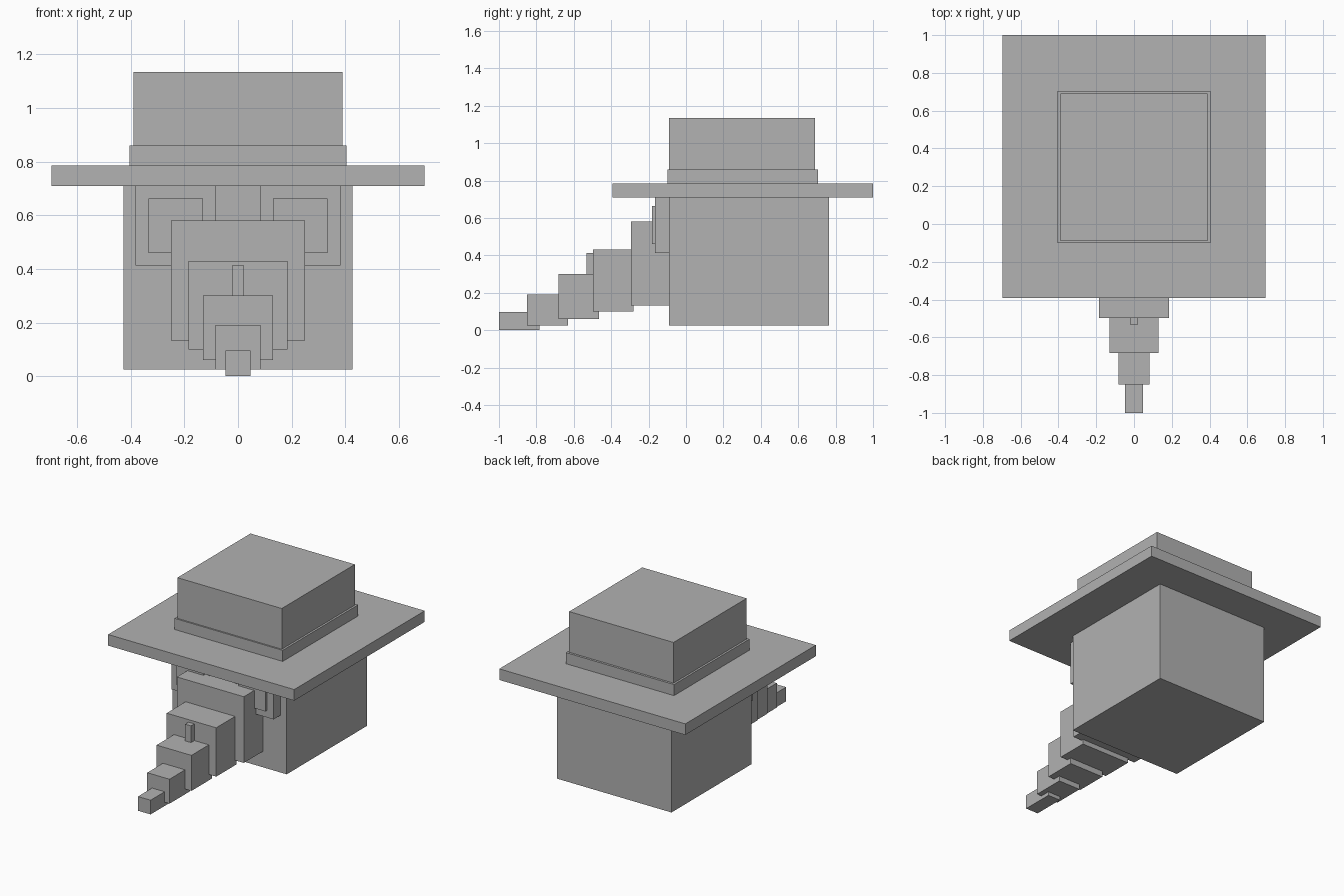
import bpy

if "Cube" in bpy.data.objects:
    bpy.data.objects.remove(bpy.data.objects["Cube"])

grey = bpy.data.materials.new("plain grey")
grey.diffuse_color = (0.445, 0.445, 0.445, 1)
grey.use_nodes = True
grey.node_tree.nodes["Principled BSDF"].inputs["Base Color"].default_value = grey.diffuse_color


def box(name, x, y, z):
    """Axis-aligned box from (min, max) ranges."""
    size = [b - a for a, b in (x, y, z)]
    centre = [(a + b) / 2 for a, b in (x, y, z)]
    bpy.ops.mesh.primitive_cube_add(size=1, location=centre)
    ob = bpy.context.object
    ob.name = name
    ob.scale = size
    bpy.ops.object.transform_apply(location=False, rotation=False, scale=True)
    ob.data.materials.append(grey)
    return ob


def centred(name, half_width, y, z):
    return box(name, (-half_width, half_width), y, z)


# Head
centred("head", 0.427, (-0.09, 0.765), (0.025, 0.71))

# Hat
centred("hat_brim", 0.695, (-0.393, 1.0), (0.71, 0.785))
centred("hat_band", 0.404, (-0.10, 0.705), (0.785, 0.86))
centred("hat_crown", 0.39, (-0.09, 0.69), (0.86, 1.135))

# Eyes, one on each side
for side, s in (("left", -1), ("right", 1)):
    box(f"{side}_eye", sorted((s * 0.083, s * 0.382)), (-0.166, -0.09), (0.413, 0.71))
    box(f"{side}_pupil", sorted((s * 0.131, s * 0.333)), (-0.183, -0.166), (0.46, 0.663))

# Trunk: stepped segments, shrinking forwards and down
segments = [
    (0.25, (-0.295, -0.09), (0.133, 0.58)),
    (0.185, (-0.497, -0.28), (0.10, 0.43)),
    (0.13, (-0.683, -0.465), (0.06, 0.30)),
    (0.083, (-0.85, -0.632), (0.025, 0.19)),
    (0.047, (-1.0, -0.782), (0.0, 0.096)),
]
for i, (w, y, z) in enumerate(segments, 1):
    centred(f"trunk_segment_{i}", w, y, z)

# Small peg standing on the trunk
centred("trunk_peg", 0.022, (-0.533, -0.49), (0.30, 0.413))
